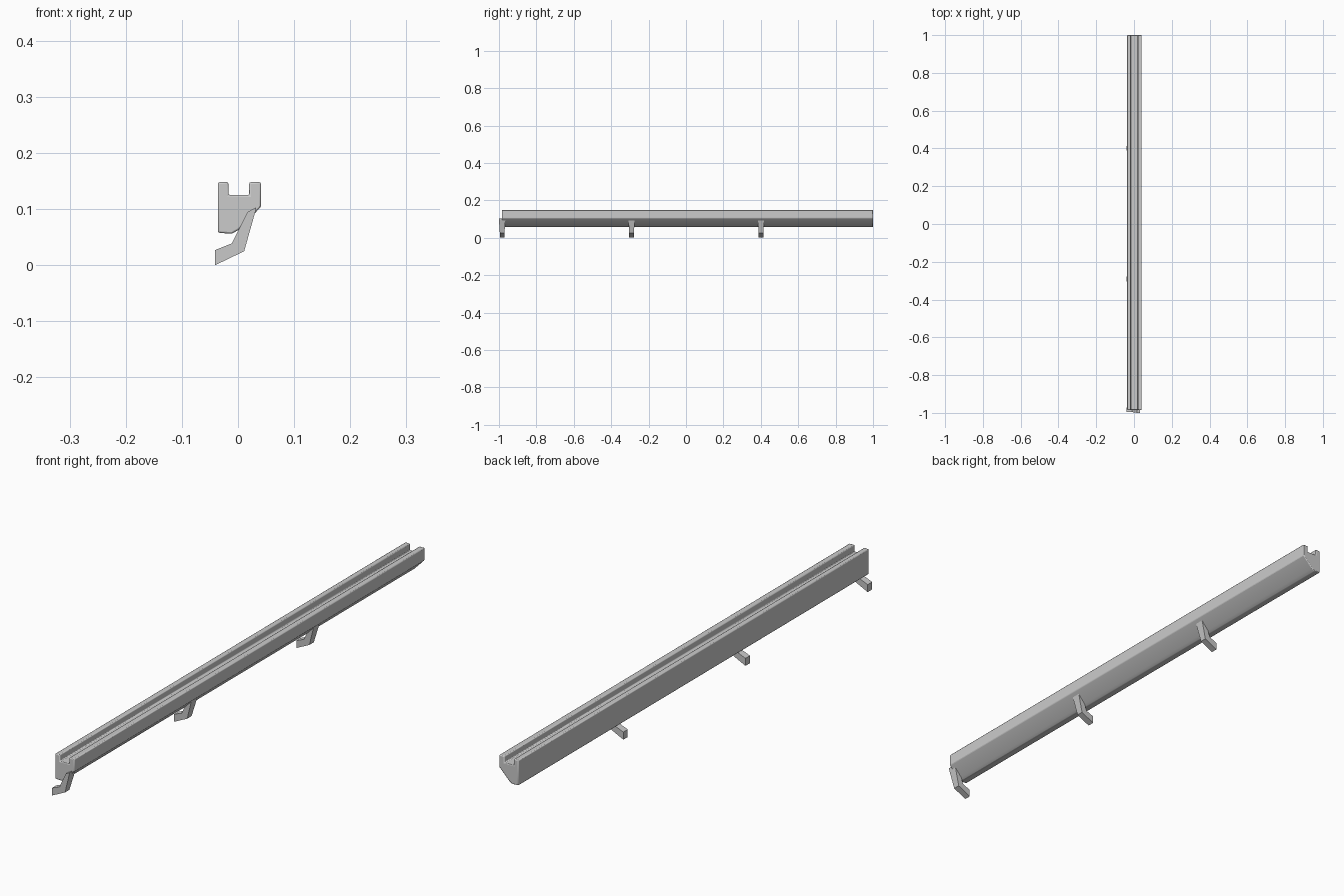
import bpy, bmesh

if "Cube" in bpy.data.objects:
    bpy.data.objects.remove(bpy.data.objects["Cube"])


def extrude_profile(name, pts, y0, y1):
    """Close an XZ outline into a solid running along y."""
    bm = bmesh.new()
    face = bm.faces.new([bm.verts.new((x, y0, z)) for x, z in pts])
    ext = bmesh.ops.extrude_face_region(bm, geom=[face])
    for v in ext["geom"]:
        if isinstance(v, bmesh.types.BMVert):
            v.co.y = y1
    bmesh.ops.recalc_face_normals(bm, faces=bm.faces)
    mesh = bpy.data.meshes.new(name)
    bm.to_mesh(mesh)
    bm.free()
    obj = bpy.data.objects.new(name, mesh)
    bpy.context.collection.objects.link(obj)
    return obj


# Long handrail with a slot along the top and a slanted underside
rail_outline = [(-0.036, 0.058), (-0.011, 0.056), (0.001, 0.063), (0.041, 0.104),
                (0.041, 0.148), (0.020, 0.148), (0.020, 0.125),
                (-0.017, 0.125), (-0.017, 0.148), (-0.036, 0.148)]
rail = extrude_profile("rail", rail_outline, -0.985, 1.0)
bevel = rail.modifiers.new("soft_edges", "BEVEL")
bevel.width = 0.003
bevel.segments = 2
bevel.limit_method = "ANGLE"
bpy.context.view_layer.objects.active = rail
rail.select_set(True)
bpy.ops.object.shade_smooth_by_angle()

# Bent support brackets, slightly wider where they meet the rail
bracket_outline = [(-0.041, 0.0), (0.011, 0.025), (0.031, 0.096), (0.032, 0.103),
                   (0.017, 0.095), (-0.011, 0.039), (-0.041, 0.027)]
for i in range(3):
    centre = -0.983 + i * 0.692
    bracket = extrude_profile(f"bracket_{i + 1}", bracket_outline, -0.0125, 0.0125)
    for v in bracket.data.vertices:
        if v.co.z > 0.09:
            v.co.y *= 1.36
        v.co.y += centre
